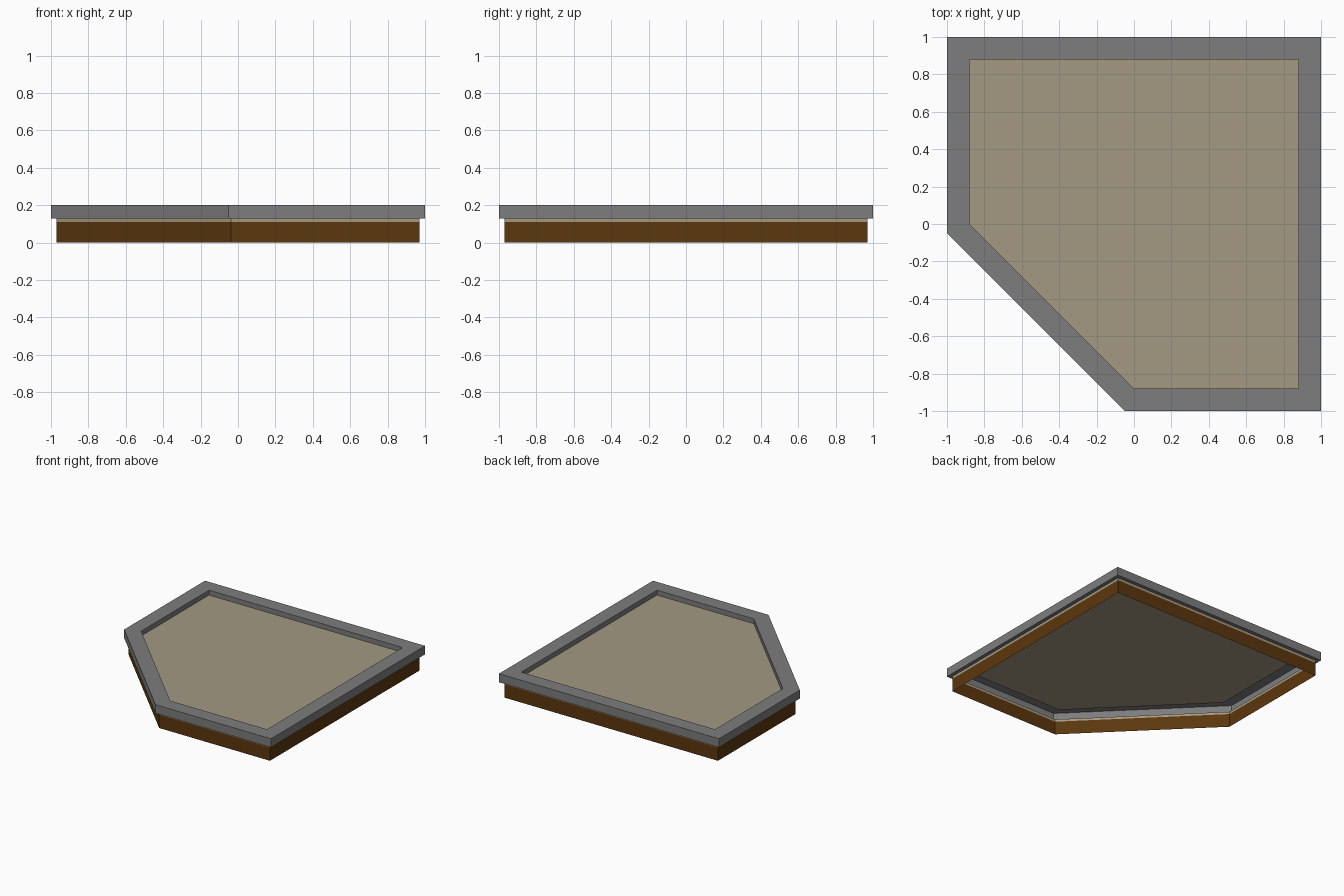
import bpy, bmesh, math

if "Cube" in bpy.data.objects:
    bpy.data.objects.remove(bpy.data.objects["Cube"])


def material(name, rgb):
    m = bpy.data.materials.new(name)
    m.diffuse_color = (*rgb, 1.0)
    m.use_nodes = True
    m.node_tree.nodes["Principled BSDF"].inputs["Base Color"].default_value = m.diffuse_color
    return m


grey = material("stone grey", (0.205, 0.205, 0.205))
beige = material("sand beige", (0.37, 0.32, 0.225))
brown = material("wood brown", (0.105, 0.038, 0.004))

INNER = 0.88                          # half size of the inner opening
K = math.sqrt(2) - 1


def outline(offset):
    """Square with one cut corner, grown evenly by offset (counter-clockwise)."""
    r = INNER + offset
    c = offset * K                    # diagonal edge moves out by the same distance
    return [(-c, -r), (r, -r), (r, r), (-r, r), (-r, -c)]


def build(name, profile, mat, cap=False):
    """Sweep an (offset, height) profile around the outline, optionally capping its end."""
    bm = bmesh.new()
    rings = [[bm.verts.new((x, y, z)) for x, y in outline(o)] for o, z in profile]
    for low, high in zip(rings, rings[1:]):
        for i in range(5):
            j = (i + 1) % 5
            bm.faces.new((low[i], low[j], high[j], high[i]))
    if cap:
        bm.faces.new(rings[-1])
    mesh = bpy.data.meshes.new(name)
    bm.to_mesh(mesh)
    bm.free()
    mesh.materials.append(mat)
    obj = bpy.data.objects.new(name, mesh)
    bpy.context.collection.objects.link(obj)
    return obj


# Thin outer wall, open underneath
build("base_wall", [(0.09, 0.0), (0.09, 0.11)], brown)
# Pale band between wall and rim
build("upper_band", [(0.09, 0.11), (0.09, 0.13)], beige)
# Overhanging hollow rim: underside lip, outer face, top, inner face
build("rim", [(0.09, 0.13), (0.12, 0.13), (0.12, 0.20), (0.0, 0.20), (0.0, 0.16)], grey)
# Recessed floor panel
build("floor_panel", [(0.0, 0.16)], beige, cap=True)
